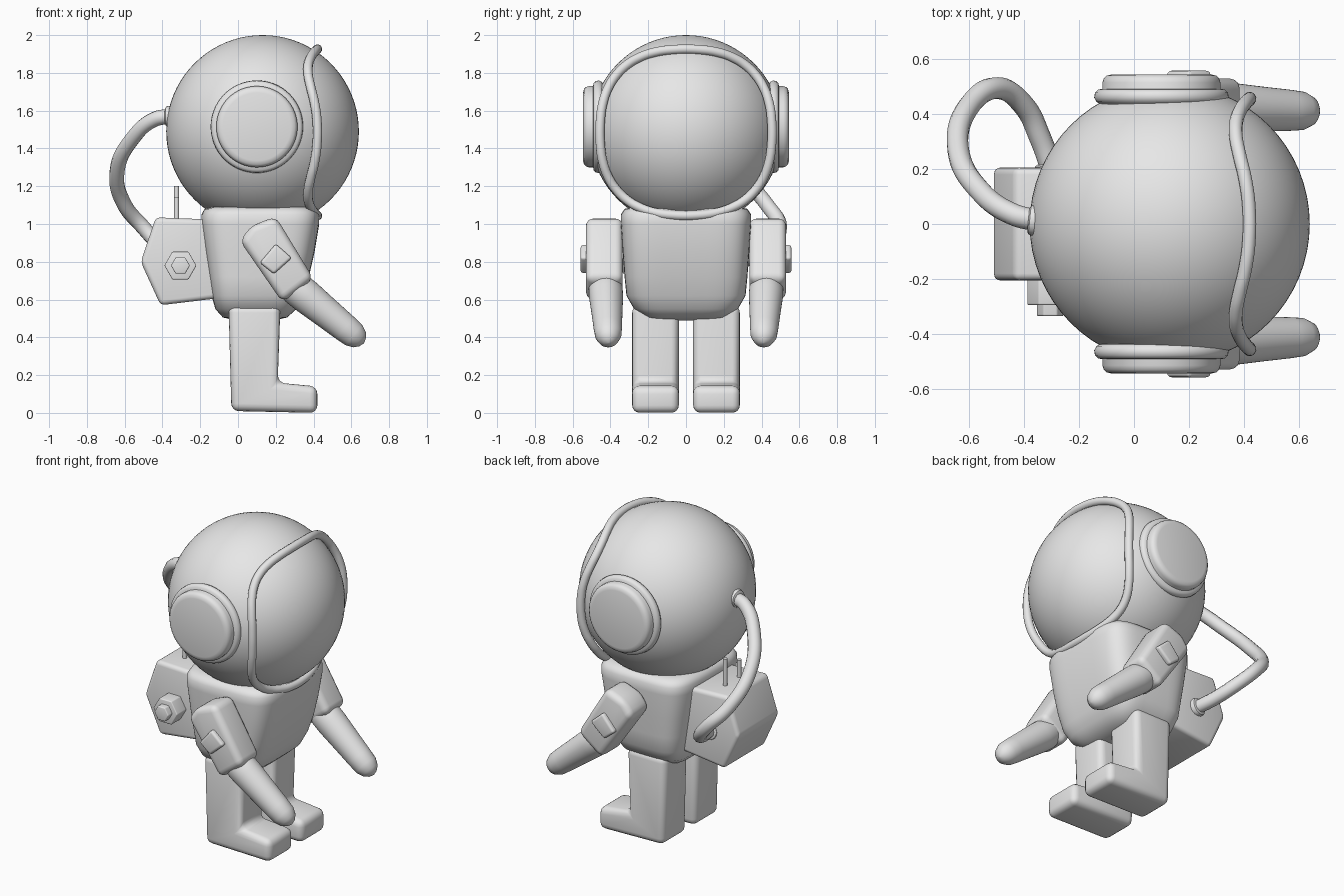
import bpy, bmesh, math
from mathutils import Vector

cube = bpy.data.objects.get("Cube")
if cube:
    bpy.data.objects.remove(cube, do_unlink=True)

grey = bpy.data.materials.new("plain_grey")
grey.use_nodes = True
grey.diffuse_color = (0.8, 0.8, 0.8, 1)
grey.node_tree.nodes["Principled BSDF"].inputs["Base Color"].default_value = (0.8, 0.8, 0.8, 1)


def finish(name, bm, angle=40):
    bmesh.ops.recalc_face_normals(bm, faces=bm.faces)
    mesh = bpy.data.meshes.new(name)
    bm.to_mesh(mesh)
    bm.free()
    mesh.materials.append(grey)
    obj = bpy.data.objects.new(name, mesh)
    bpy.context.collection.objects.link(obj)
    bpy.ops.object.select_all(action="DESELECT")
    obj.select_set(True)
    bpy.context.view_layer.objects.active = obj
    bpy.ops.object.shade_smooth_by_angle(angle=math.radians(angle))
    return obj


def skin(name, rings, angle=40):
    """Bridge equal rings of points and cap both ends."""
    bm = bmesh.new()
    loops = [[bm.verts.new(p) for p in ring] for ring in rings]
    n = len(loops[0])
    for a, b in zip(loops, loops[1:]):
        for i in range(n):
            j = (i + 1) % n
            bm.faces.new((a[i], a[j], b[j], b[i]))
    bm.faces.new(loops[0])
    bm.faces.new(loops[-1])
    return finish(name, bm, angle)


def lathe(name, start, direction, profile, sides=40):
    """Turn (distance, radius) pairs around an axis."""
    axis = Vector(direction).normalized()
    u = axis.orthogonal().normalized()
    v = axis.cross(u)
    turns = [2 * math.pi * i / sides for i in range(sides)]
    return skin(name, [[Vector(start) + axis * h + (u * math.cos(t) + v * math.sin(t)) * r
                        for t in turns] for h, r in profile])


def slab(name, profile, y0, y1, bevel):
    """Extrude an x-z outline along y and round its edges."""
    bm = bmesh.new()
    face = bm.faces.new([bm.verts.new((x, y0, z)) for x, z in profile])
    ext = bmesh.ops.extrude_face_region(bm, geom=[face], use_keep_orig=True)
    moved = [g for g in ext["geom"] if isinstance(g, bmesh.types.BMVert)]
    bmesh.ops.translate(bm, verts=moved, vec=(0, y1 - y0, 0))
    bmesh.ops.recalc_face_normals(bm, faces=bm.faces)
    bmesh.ops.bevel(bm, geom=list(bm.edges), offset=bevel, segments=4,
                    profile=0.5, affect="EDGES", clamp_overlap=True)
    return finish(name, bm)


def tube(name, points, radius, cyclic=False):
    curve = bpy.data.curves.new(name, "CURVE")
    curve.dimensions = "3D"
    curve.bevel_depth = radius
    curve.bevel_resolution = 4
    curve.use_fill_caps = True
    curve.resolution_u = 8
    spline = curve.splines.new("BEZIER")
    spline.bezier_points.add(len(points) - 1)
    spline.use_cyclic_u = cyclic
    for bp, p in zip(spline.bezier_points, points):
        bp.co = p
        bp.handle_left_type = bp.handle_right_type = "AUTO"
    curve.materials.append(grey)
    obj = bpy.data.objects.new(name, curve)
    bpy.context.collection.objects.link(obj)
    return obj


# Helmet
bm = bmesh.new()
bmesh.ops.create_uvsphere(bm, u_segments=64, v_segments=40, radius=0.51)
bmesh.ops.translate(bm, verts=bm.verts, vec=(0.13, 0, 1.49))
finish("helmet", bm)


# Visor rim: rounded square wrapped around the helmet
def rounded(t, power):
    c, s = math.cos(t), math.sin(t)
    return (math.copysign(abs(c) ** (2 / power), c), math.copysign(abs(s) ** (2 / power), s))


rim = []
for i in range(32):
    t = 2 * math.pi * (i + 0.5) / 32
    a, b = rounded(t, 2.45)
    rim.append((0.42 - 0.05 * math.sin(2 * t) ** 2, 0.455 * a, 1.485 + 0.44 * b))
tube("visor_rim", rim, 0.025, True)

# Torso: stacked rounded rectangles (z, centre x, half x, half y)
sections = [(0.49, 0.09, 0.10, 0.14), (0.505, 0.09, 0.17, 0.21), (0.55, 0.095, 0.215, 0.275),
            (0.62, 0.10, 0.24, 0.315), (0.72, 0.11, 0.265, 0.325), (0.85, 0.115, 0.29, 0.335),
            (1.0, 0.118, 0.312, 0.345), (1.05, 0.118, 0.312, 0.345), (1.08, 0.118, 0.295, 0.325),
            (1.09, 0.118, 0.25, 0.28)]
torso = []
for z, cx, hx, hy in sections:
    ring = [rounded(2 * math.pi * i / 64, 4.5) for i in range(64)]
    torso.append([(cx + hx * a, hy * b, z) for a, b in ring])
skin("torso", torso, 60)

# Paired parts
leg = [(-0.05, 0.57), (0.225, 0.57), (0.21, 0.16), (0.42, 0.14), (0.42, 0.0), (-0.035, 0.01)]
upper_arm = [(0.01, 0.91), (0.07, 0.99), (0.2, 1.04), (0.4, 0.71), (0.235, 0.585)]
badge = [(0.115, 0.795), (0.2, 0.895), (0.285, 0.82), (0.19, 0.735)]
for side, label in ((-1, "front"), (1, "rear")):
    slab(label + "_leg", leg, side * 0.038, side * 0.285, 0.04)
    slab(label + "_upper_arm", upper_arm, side * 0.335, side * 0.53, 0.04)
    slab(label + "_shoulder_block", badge, side * 0.48, side * 0.558, 0.015)
    lathe(label + "_forearm", (0.27, side * 0.427, 0.69), (0.34, -side * 0.015, -0.275),
          [(0, 0.08), (0.05, 0.09), (0.12, 0.09), (0.25, 0.082), (0.38, 0.075),
           (0.44, 0.07), (0.48, 0.053), (0.502, 0.028), (0.51, 0.004)])
    lathe(label + "_ear_ring", (0.1, side * 0.3, 1.515), (0, side, 0),
          [(0, 0.225), (0.138, 0.225), (0.145, 0.237), (0.16, 0.245), (0.178, 0.242),
           (0.19, 0.23), (0.193, 0.2)], 64)
    lathe(label + "_ear_cap", (0.1, side * 0.4, 1.515), (0, side, 0),
          [(0, 0.215), (0.115, 0.215), (0.13, 0.21), (0.14, 0.2), (0.145, 0.18)], 64)

# Backpack with valve and aerials
pack = [(-0.515, 0.80), (-0.435, 1.035), (-0.17, 1.025), (-0.08, 0.61), (-0.41, 0.57)]
slab("backpack", pack, -0.205, 0.205, 0.025)
for name, depth, radius in (("valve_base", 0.295, 0.085), ("valve_nut", 0.335, 0.05)):
    hexagon = [(-0.305 + radius * math.cos(k * math.pi / 3),
                0.78 + radius * math.sin(k * math.pi / 3)) for k in range(6)]
    slab(name, hexagon, -0.18, -depth, 0.006)
for name, y, top in (("short_aerial", -0.07, 0.14), ("tall_aerial", 0.07, 0.2)):
    lathe(name, (-0.325, y, 1.0), (0, 0, 1), [(0, 0.013), (top, 0.013)], 16)

# Air hose with end collars
tube("air_hose", [(-0.34, 0.01, 1.57), (-0.44, 0.035, 1.555), (-0.56, 0.12, 1.45),
                  (-0.64, 0.27, 1.28), (-0.6, 0.43, 1.1), (-0.5, 0.495, 0.98),
                  (-0.4, 0.43, 0.87), (-0.34, 0.31, 0.81), (-0.29, 0.17, 0.78)], 0.04)
collar = [(0, 0.05), (0.03, 0.056), (0.045, 0.052), (0.05, 0.042)]
lathe("helmet_collar", (-0.335, 0.01, 1.57), (-1, 0.1, 0), collar, 32)
lathe("backpack_collar", (-0.3, 0.175, 0.785), (-0.2, 1, 0.1), collar, 32)
